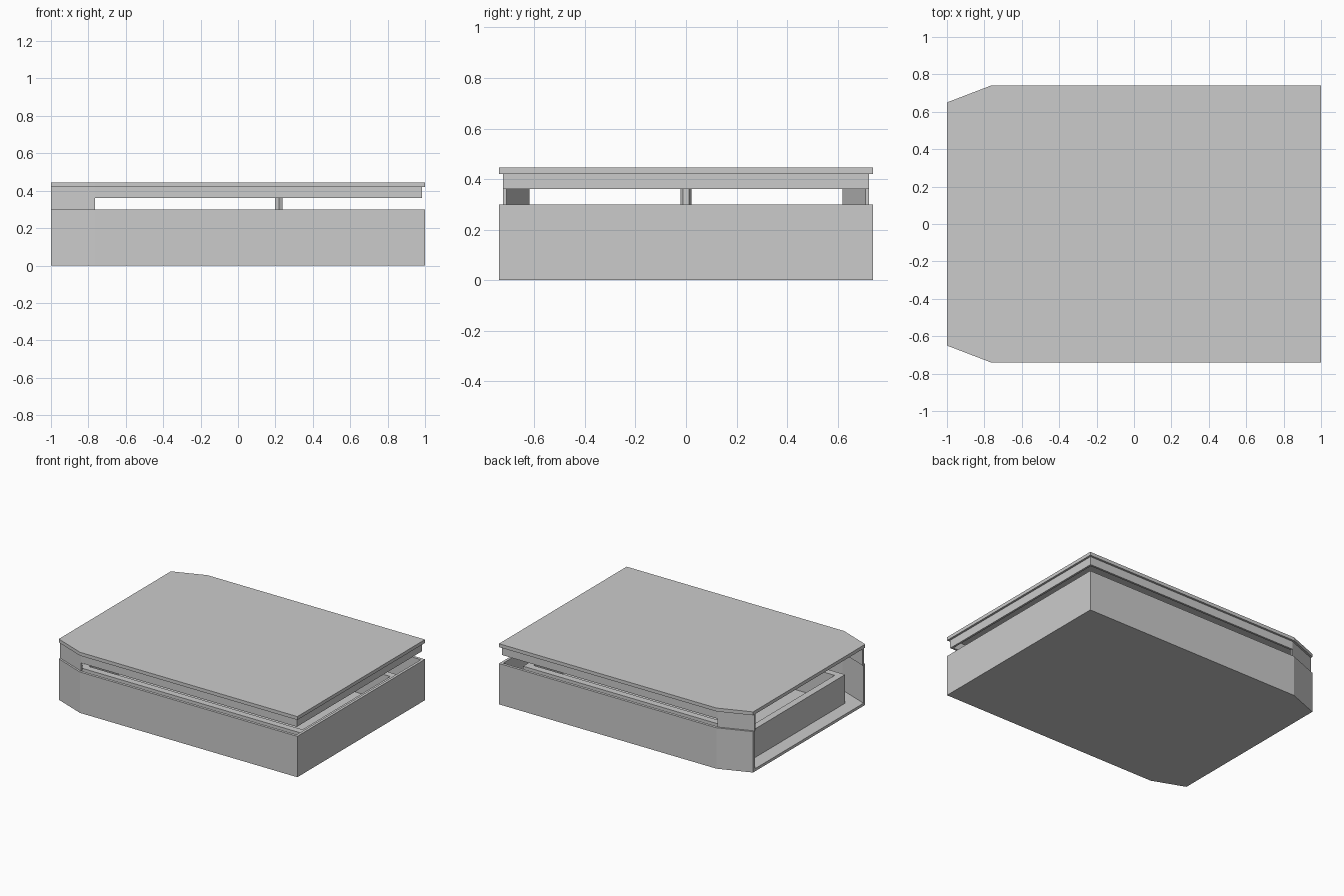
import bpy
import bmesh

old = bpy.data.objects.get("Cube")
if old:
    bpy.data.objects.remove(old, do_unlink=True)

grey = bpy.data.materials.new("plain_grey")
grey.use_nodes = True
colour = (0.6, 0.6, 0.6, 1)
grey.diffuse_color = colour
grey.node_tree.nodes["Principled BSDF"].inputs["Base Color"].default_value = colour

BEND = -0.765  # where the sides start to taper towards the open end


def outline(inset):
    """Tapered outline, open end first and last, moved inwards by inset."""
    half = [(-1, -0.65 + inset), (BEND, -0.74 + inset), (1 - inset, -0.74 + inset)]
    return half + [(x, -y) for x, y in reversed(half)]


def prism(name, points, z0, z1):
    """Extrude a flat outline from z0 to z1."""
    bm = bmesh.new()
    face = bm.faces.new([bm.verts.new((x, y, z0)) for x, y in points])
    top = bmesh.ops.extrude_face_region(bm, geom=[face])["geom"]
    verts = [v for v in top if isinstance(v, bmesh.types.BMVert)]
    bmesh.ops.translate(bm, verts=verts, vec=(0, 0, z1 - z0))
    bmesh.ops.recalc_face_normals(bm, faces=bm.faces)
    mesh = bpy.data.meshes.new(name)
    bm.to_mesh(mesh)
    bm.free()
    mesh.materials.append(grey)
    obj = bpy.data.objects.new(name, mesh)
    bpy.context.collection.objects.link(obj)
    return obj


def box(name, x0, x1, y0, y1, z0, z1):
    return prism(name, [(x0, y0), (x1, y0), (x1, y1), (x0, y1)], z0, z1)


def open_wall(name, outer, inner, z0, z1):
    """Three-sided wall, open at the tapered end."""
    return prism(name, outline(outer) + outline(inner)[::-1], z0, z1)


# Outer tray
prism("tray_floor", outline(0), 0, 0.02)
open_wall("tray_wall", 0, 0.02, 0.02, 0.30)

# Inner drawer with a raised rim
X0, X1, Y, T, TOP = -0.90, 0.93, 0.56, 0.05, 0.23
box("drawer_floor", X0, X1, -Y, Y, 0.02, 0.04)
box("drawer_open_end", X0, X0 + T, -Y, Y, 0.04, TOP)
box("drawer_closed_end", X1 - T, X1, -Y, Y, 0.04, TOP)
for side, s in (("right", -1), ("left", 1)):
    box("drawer_side_" + side, X0 + T, X1 - T, s * Y, s * (Y - T), 0.04, TOP)

# Lid plate and the rim under it
prism("lid_plate", outline(0), 0.42, 0.445)
open_wall("lid_rim", 0.015, 0.03, 0.36, 0.42)

# Tapered legs that carry the lid
outer, inner = outline(0.015), outline(0.03)
leg = [outer[0], outer[1], inner[1], inner[0]]
for name, s in (("lid_leg_front", 1), ("lid_leg_back", -1)):
    prism(name, [(x, s * y) for x, y in leg], 0.30, 0.36)

# Six-sided centre post
bpy.ops.mesh.primitive_cylinder_add(vertices=6, radius=0.022, depth=0.38,
                                    location=(0.218, 0, 0.23))
post = bpy.context.object
post.name = "centre_post"
post.data.materials.append(grey)
